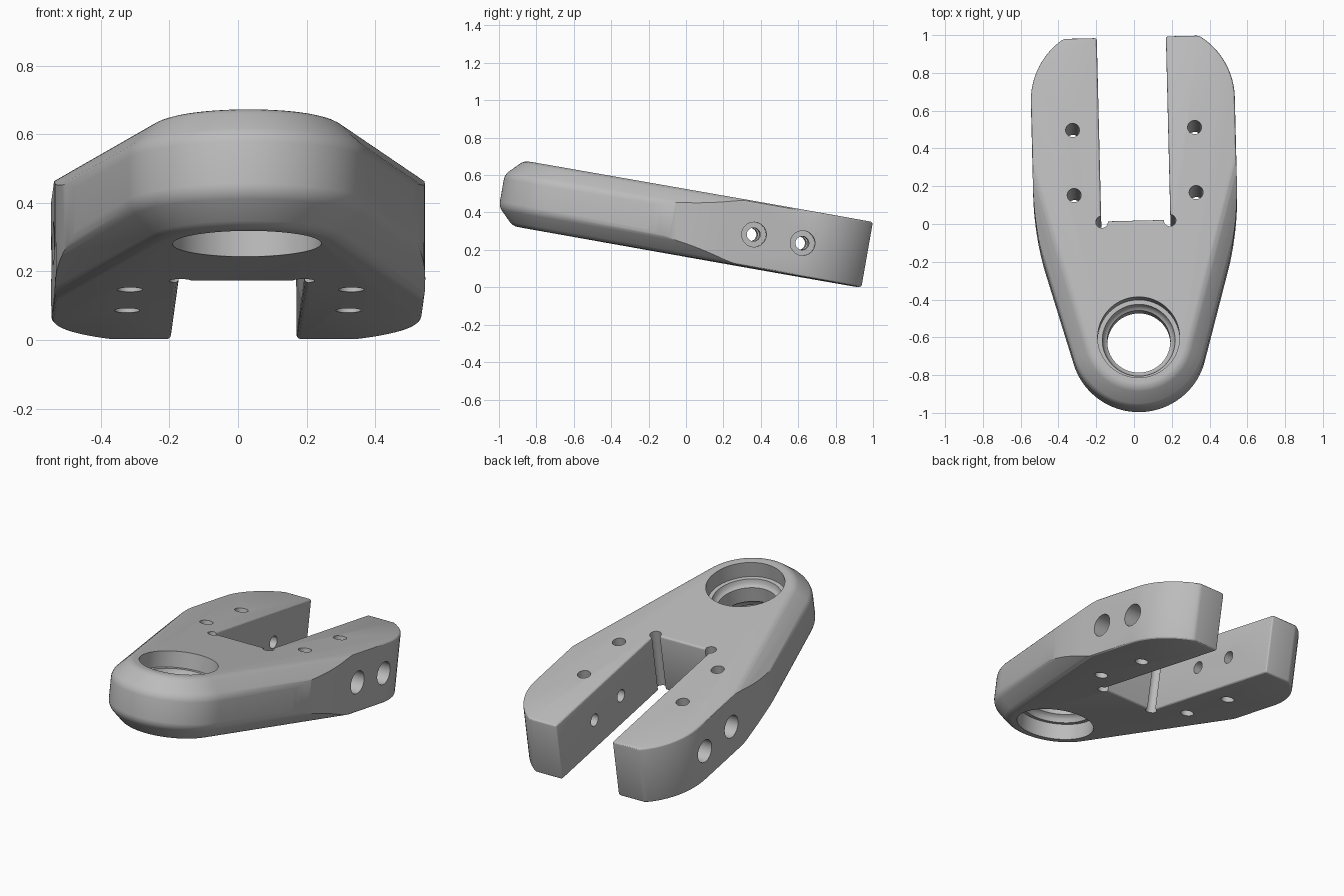
import bpy
import bmesh
from math import sin, cos, radians
from mathutils import Matrix, Vector

default = bpy.data.objects.get("Cube")
if default:
    bpy.data.objects.remove(default, do_unlink=True)

HALF = 0.177          # half thickness of the plate
CHAMFER = 0.09
NOSE_V, NOSE_R = -0.64, 0.36
TAPER = radians(15.6)


def loft(name, layers, matrix=Matrix()):
    """Solid through matching outlines, given as (height, points)."""
    bm = bmesh.new()
    rings = [[bm.verts.new((u, v, w)) for u, v in pts] for w, pts in layers]
    n = len(rings[0])
    for a, b in zip(rings, rings[1:]):
        for i in range(n):
            j = (i + 1) % n
            bm.faces.new((a[i], a[j], b[j], b[i]))
    bm.faces.new(rings[0][::-1])
    bm.faces.new(rings[-1])
    bmesh.ops.recalc_face_normals(bm, faces=bm.faces)
    bm.transform(matrix)
    mesh = bpy.data.meshes.new(name)
    bm.to_mesh(mesh)
    bm.free()
    obj = bpy.data.objects.new(name, mesh)
    bpy.context.collection.objects.link(obj)
    return obj


def circle(r, n=40):
    return [(r * cos(radians(360 * i / n)), r * sin(radians(360 * i / n))) for i in range(n)]


def apply(obj, mod):
    bpy.context.view_layer.objects.active = obj
    bpy.ops.object.modifier_apply(modifier=mod.name)


def bevel(obj, width, segments, angle):
    mod = obj.modifiers.new("round", 'BEVEL')
    mod.width, mod.segments = width, segments
    mod.limit_method, mod.angle_limit = 'ANGLE', radians(angle)
    apply(obj, mod)


def boolean(obj, tool, operation):
    mod = obj.modifiers.new("cut", 'BOOLEAN')
    mod.operation, mod.object, mod.solver = operation, tool, 'EXACT'
    apply(obj, mod)
    bpy.data.objects.remove(tool, do_unlink=True)


# Plate outline: straight slot, rounded leg tips, soft bend into the taper
half = [(0.183, -0.011), (0.183, 0.975)]
half += [(0.14 + 0.4 * cos(radians(a)), 0.64 + 0.4 * sin(radians(a)))
         for a in [56.9 * (1 - i / 12) for i in range(13)]]
p0, p1 = Vector((0.54, 0.2)), Vector((0.54, -0.048))
p2 = p1 - 0.25 * Vector((sin(TAPER), cos(TAPER)))
for i in range(13):
    t = i / 12
    half.append(tuple(p0 * (1 - t) ** 2 + p1 * 2 * t * (1 - t) + p2 * t * t))
half += [(0.6, -0.3), (0.6, -1.1)]
outline = half + [(-u, v) for u, v in reversed(half)]
bracket = loft("forked_bracket", [(-HALF, outline), (HALF, outline)])
bevel(bracket, 0.013, 3, 29)


# Tapered, chamfered nose envelope
def envelope(r):
    pts = []
    steps = 36
    sweep = radians(180) - 2 * TAPER
    for i in range(steps + 1):
        a = -TAPER - sweep * i / steps
        pts.append((r * cos(a), NOSE_V + r * sin(a)))
    du, dv = 2.2 * sin(TAPER), 2.2 * cos(TAPER)
    first, last = pts[0], pts[-1]
    return [(first[0] + du, first[1] + dv)] + pts + [(last[0] - du, last[1] + dv)]


top, band = HALF + 0.0003, HALF - CHAMFER
small, full = envelope(NOSE_R - CHAMFER), envelope(NOSE_R)
nose = loft("nose_envelope", [(-top, small), (-band, full), (band, full), (top, small)])
bevel(nose, 0.025, 4, 30)
boolean(bracket, nose, 'INTERSECT')

# Main bore, recessed from both faces, with a rounded inner lip
lower = [(0.3, 0.217), (0.085, 0.217), (0.085, 0.193), (0.065, 0.188),
         (0.052, 0.178), (0.045, 0.167)]
profile = [(-w, r) for w, r in lower] + [(w, r) for w, r in reversed(lower)]
bore = loft("main_bore", [(w, circle(r, 72)) for w, r in profile],
            Matrix.Translation((0, NOSE_V, 0)))
boolean(bracket, bore, 'DIFFERENCE')

for side in (-1, 1):
    # Corner reliefs at the end of the slot
    relief = loft("slot_relief", [(-0.3, circle(0.032)), (0.3, circle(0.032))],
                  Matrix.Translation((side * 0.18, -0.016, 0)))
    boolean(bracket, relief, 'DIFFERENCE')
    # Vertical holes through each leg
    for v in (0.131, 0.481):
        hole = loft("leg_hole", [(-0.3, circle(0.037)), (0.3, circle(0.037))],
                    Matrix.Translation((side * 0.323, v, 0)))
        boolean(bracket, hole, 'DIFFERENCE')
    # Counterbored cross holes in each leg
    for v in (0.356, 0.62):
        layers = [(0.1, circle(0.036)), (0.43, circle(0.036)),
                  (0.43, circle(0.066)), (0.7, circle(0.066))]
        place = Matrix.Translation((0, v, 0)) @ Matrix.Rotation(radians(90 * side), 4, 'Y')
        boolean(bracket, loft("cross_hole", layers, place), 'DIFFERENCE')

# Tilt the plate into its resting pose
bracket.data.transform(Matrix.Translation((0.01, 0, 0.344))
                       @ Matrix.Rotation(radians(1.4), 4, 'Z')
                       @ Matrix.Rotation(radians(-10), 4, 'X'))

# Plain grey finish
grey = bpy.data.materials.new("plain_grey")
grey.use_nodes = True
colour = (0.5, 0.5, 0.5, 1)
grey.diffuse_color = colour
grey.node_tree.nodes["Principled BSDF"].inputs["Base Color"].default_value = colour
bracket.data.materials.clear()
bracket.data.materials.append(grey)

bpy.ops.object.select_all(action='DESELECT')
bracket.select_set(True)
bpy.context.view_layer.objects.active = bracket
bpy.ops.object.shade_smooth_by_angle(angle=radians(28))
